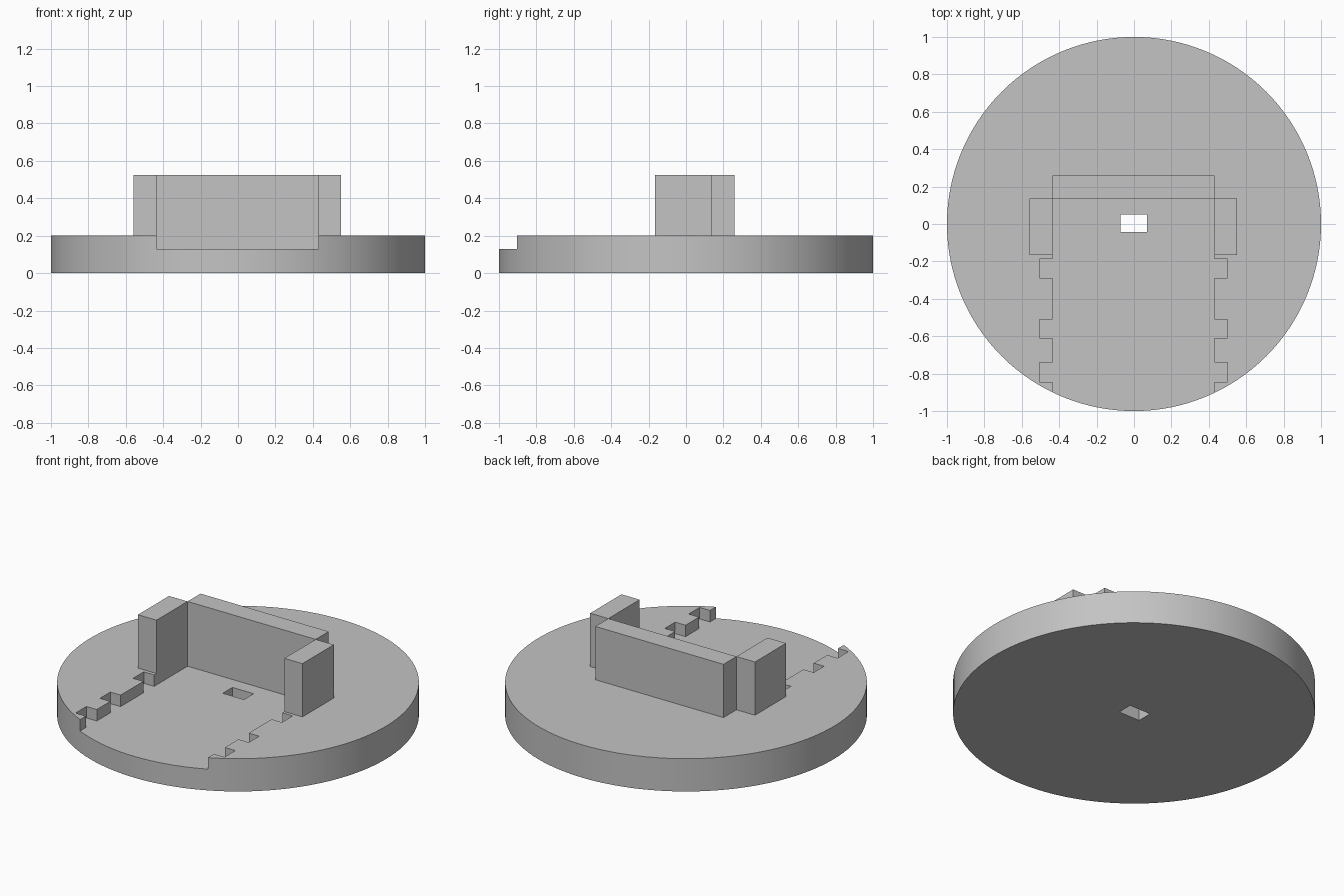
import bpy
import bmesh
import math

cube = bpy.data.objects.get("Cube")
if cube:
    bpy.data.objects.remove(cube)

grey = bpy.data.materials.new("light_grey")
grey.use_nodes = True
grey.diffuse_color = (0.55, 0.55, 0.55, 1)
grey.node_tree.nodes["Principled BSDF"].inputs["Base Color"].default_value = (0.55, 0.55, 0.55, 1)

BASE_TOP, FLOOR, WALL_TOP = 0.2, 0.13, 0.525
LEFT, RIGHT, BACK = 0.43, -0.435, 0.135


def prism(name, outline, z0, z1):
    """Extrude a flat outline from z0 up to z1."""
    bm = bmesh.new()
    face = bm.faces.new([bm.verts.new((x, y, z0)) for x, y in outline])
    top = bmesh.ops.extrude_face_region(bm, geom=[face])["geom"]
    bmesh.ops.translate(bm, vec=(0, 0, z1 - z0),
                        verts=[v for v in top if isinstance(v, bmesh.types.BMVert)])
    bmesh.ops.recalc_face_normals(bm, faces=bm.faces)
    mesh = bpy.data.meshes.new(name)
    bm.to_mesh(mesh)
    bm.free()
    mesh.materials.append(grey)
    obj = bpy.data.objects.new(name, mesh)
    bpy.context.collection.objects.link(obj)
    return obj


def box(name, x0, x1, y0, y1, z0, z1):
    return prism(name, [(x0, y0), (x1, y0), (x1, y1), (x0, y1)], z0, z1)


def cut(target, cutter):
    mod = target.modifiers.new(cutter.name, "BOOLEAN")
    mod.operation = "DIFFERENCE"
    mod.solver = "EXACT"
    mod.object = cutter
    bpy.context.view_layer.objects.active = target
    bpy.ops.object.modifier_apply(modifier=mod.name)
    bpy.data.objects.remove(cutter)


def toothed_edge(x, x_notch):
    """One side of the recess, front to back, with three square notches."""
    pts = [(x, -1.1)]
    for y0, y1 in ((-0.845, -0.74), (-0.61, -0.51), (-0.29, -0.187)):
        pts += [(x, y0), (x_notch, y0), (x_notch, y1), (x, y1)]
    return pts + [(x, BACK)]


# Round base
sides = 128
angles = [2 * math.pi * i / sides for i in range(sides)]
base = prism("round_base", [(math.cos(a), math.sin(a)) for a in angles], 0, BASE_TOP)

# Open-fronted recess with notched sides, and the slot through its floor
outline = toothed_edge(LEFT, 0.5) + toothed_edge(RIGHT, -0.505)[::-1]
cut(base, prism("recess_cutter", outline, FLOOR, 0.4))
cut(base, box("slot_cutter", -0.073, 0.07, -0.043, 0.05, -0.1, 0.4))

# Smooth rim, sharp edges elsewhere
bpy.ops.object.select_all(action="DESELECT")
base.select_set(True)
bpy.context.view_layer.objects.active = base
bpy.ops.object.shade_smooth_by_angle(angle=math.radians(30))

# Upright walls around the back of the recess
box("back_wall", RIGHT, LEFT, BACK, 0.26, BASE_TOP, WALL_TOP)
box("left_wall", LEFT, 0.552, -0.167, BACK, BASE_TOP, WALL_TOP)
box("right_wall", -0.56, RIGHT, -0.165, BACK, BASE_TOP, WALL_TOP)
